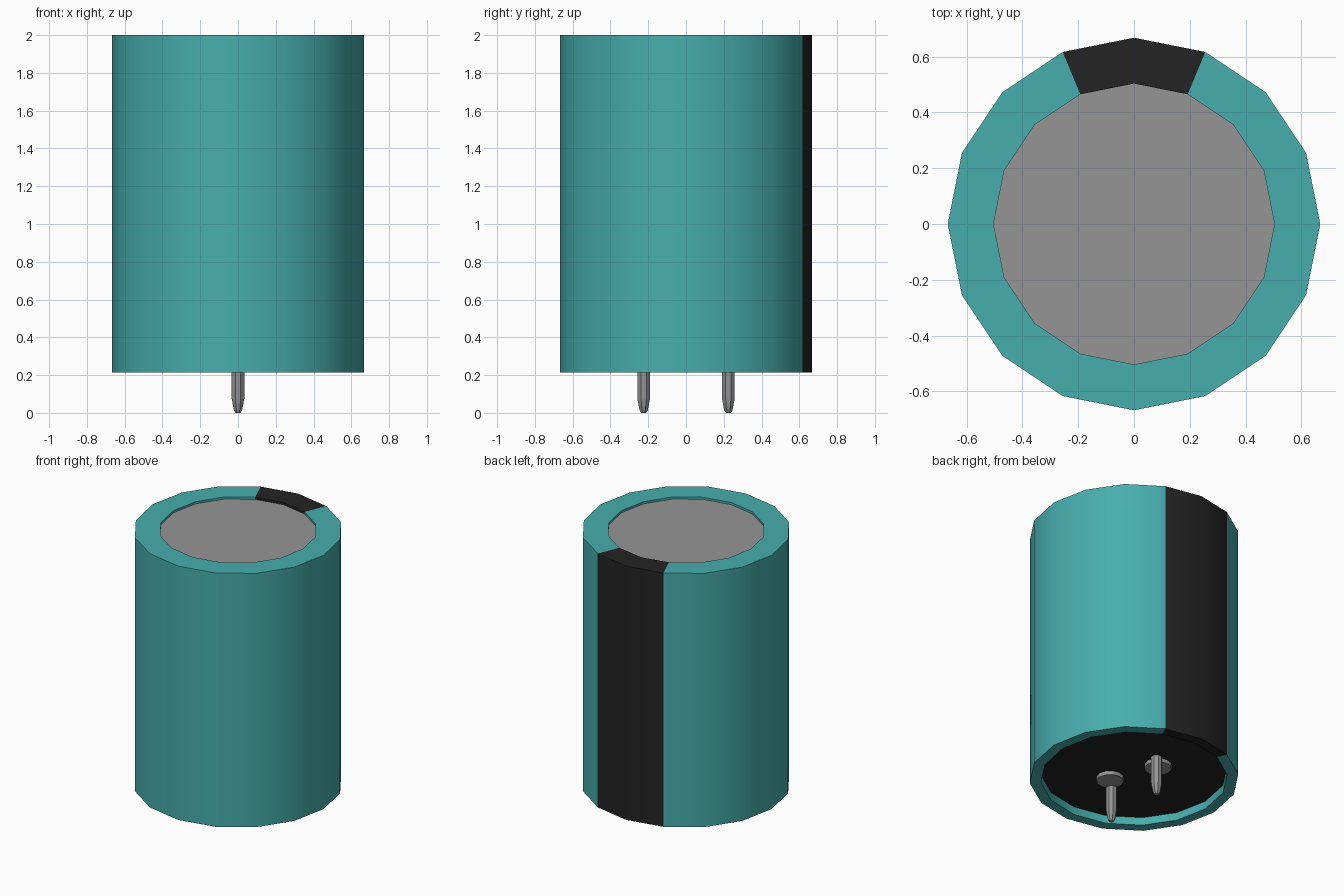
import bpy, bmesh, math

cube = bpy.data.objects.get("Cube")
if cube:
    bpy.data.objects.remove(cube, do_unlink=True)

SIDES = 16


def material(name, rgb):
    m = bpy.data.materials.new(name)
    m.use_nodes = True
    m.diffuse_color = (*rgb, 1)
    m.node_tree.nodes["Principled BSDF"].inputs["Base Color"].default_value = (*rgb, 1)
    return m


teal = material("teal", (0.064, 0.42, 0.42))
black = material("black", (0.017, 0.017, 0.017))
grey = material("metal grey", (0.30, 0.30, 0.30))


def lathe(name, profile, sides, mats, centre=(0, 0), turn=0.0, cap=True):
    """Spin (radius, z) points around a vertical axis; cap the ends if asked."""
    bm = bmesh.new()
    rings = []
    for r, z in profile:
        rings.append([bm.verts.new((r * math.cos(turn + 2 * math.pi * i / sides),
                                    r * math.sin(turn + 2 * math.pi * i / sides), z))
                      for i in range(sides)])
    for a, b in zip(rings, rings[1:]):
        for i in range(sides):
            j = (i + 1) % sides
            bm.faces.new((a[i], a[j], b[j], b[i]))
    if cap:
        bm.faces.new(rings[0][::-1])
        bm.faces.new(rings[-1])
    mesh = bpy.data.meshes.new(name)
    bm.to_mesh(mesh)
    bm.free()
    for m in mats:
        mesh.materials.append(m)
    obj = bpy.data.objects.new(name, mesh)
    obj.location = (*centre, 0)
    bpy.context.collection.objects.link(obj)
    bpy.ops.object.select_all(action='DESELECT')
    obj.select_set(True)
    bpy.context.view_layer.objects.active = obj
    bpy.ops.object.shade_smooth_by_angle(angle=math.radians(30))
    return obj


# Outer sleeve, folded over the top and open underneath
sleeve = lathe("sleeve",
               [(0.595, 0.28), (0.595, 0.215), (0.667, 0.215),
                (0.667, 2.0), (0.503, 2.0), (0.503, 1.97)],
               SIDES, [teal, black], cap=False)

# Black stripe: the two back segments of the sleeve
for f in sleeve.data.polygons:
    angle = math.atan2(f.center.y, f.center.x)
    if abs(angle - math.pi / 2) < 2 * math.pi / SIDES:
        f.material_index = 1

# Metal can showing at the top, and the plug recessed into the bottom
lathe("can", [(0.503, 0.30), (0.503, 1.985)], SIDES, [grey])
lathe("bottom_plug", [(0.595, 0.27), (0.595, 0.31)], SIDES, [black])

# Contact pins with tapered tips, and the rivets beside them
for name, s in (("front", -1), ("back", 1)):
    lathe(name + "_pin",
          [(0.014, 0.0), (0.024, 0.015), (0.036, 0.075), (0.036, 0.28)],
          8, [grey], centre=(0, 0.224 * s), turn=math.pi / 8)
    lathe(name + "_rivet", [(0.087, 0.243), (0.087, 0.28)],
          12, [grey], centre=(-0.065 * s, 0.16 * s))
